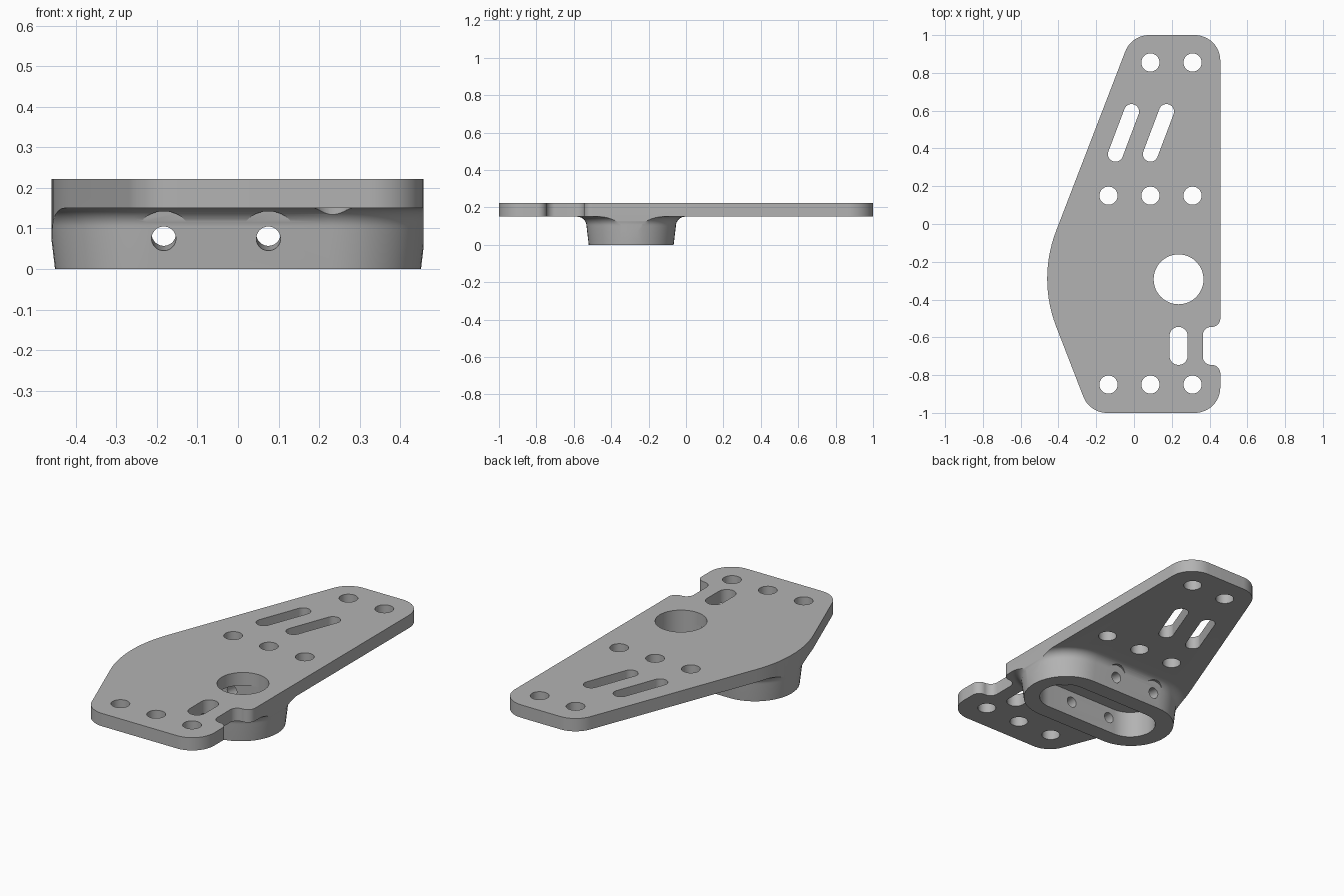
import bpy
import bmesh
import math
from mathutils import Vector, Matrix

cube = bpy.data.objects.get("Cube")
if cube:
    bpy.data.objects.remove(cube, do_unlink=True)

grey = bpy.data.materials.new("light grey")
grey.use_nodes = True
grey.diffuse_color = (0.45, 0.45, 0.45, 1)
grey.node_tree.nodes["Principled BSDF"].inputs["Base Color"].default_value = grey.diffuse_color


def finish(name, bm):
    bmesh.ops.recalc_face_normals(bm, faces=bm.faces)
    mesh = bpy.data.meshes.new(name)
    bm.to_mesh(mesh)
    bm.free()
    mesh.materials.append(grey)
    ob = bpy.data.objects.new(name, mesh)
    bpy.context.collection.objects.link(ob)
    return ob


def loft(name, rings):
    """Solid through (outline, height) rings with equal point counts."""
    bm = bmesh.new()
    loops = [[bm.verts.new((p[0], p[1], z)) for p in pts] for pts, z in rings]
    for low, high in zip(loops, loops[1:]):
        for i in range(len(low)):
            j = (i + 1) % len(low)
            bm.faces.new((low[i], low[j], high[j], high[i]))
    bm.faces.new(loops[0][::-1])
    bm.faces.new(loops[-1])
    return finish(name, bm)


def stadium(a, b, r, steps=24):
    """Outline of a slot with end centres a and b."""
    a, b = Vector(a), Vector(b)
    ang = math.atan2(b.y - a.y, b.x - a.x)
    pts = []
    for centre, start in ((b, ang - math.pi / 2), (a, ang + math.pi / 2)):
        for i in range(steps + 1):
            t = start + math.pi * i / steps
            pts.append(centre + Vector((math.cos(t), math.sin(t))) * r)
    return pts


def circle(c, r, steps=48):
    return [(c[0] + r * math.cos(math.tau * i / steps),
             c[1] + r * math.sin(math.tau * i / steps)) for i in range(steps)]


def rounded(corners, steps=14):
    """Polygon of (x, y, radius) corners with filleted corners."""
    pts = []
    n = len(corners)
    for i, (x, y, r) in enumerate(corners):
        p = Vector((x, y))
        u = (Vector(corners[i - 1][:2]) - p).normalized()
        v = (Vector(corners[(i + 1) % n][:2]) - p).normalized()
        half = u.angle(v) / 2
        centre = p + (u + v).normalized() * r / math.sin(half)
        start = p + u * r / math.tan(half) - centre
        end = p + v * r / math.tan(half) - centre
        sweep = start.angle_signed(end)
        for k in range(steps + 1):
            pts.append(centre + Matrix.Rotation(-sweep * k / steps, 2) @ start)
    return pts


def rod(name, start, end, r):
    """Cylinder between two points."""
    start, end = Vector(start), Vector(end)
    axis = end - start
    bm = bmesh.new()
    place = Matrix.Translation((start + end) / 2) @ axis.to_track_quat("Z", "Y").to_matrix().to_4x4()
    bmesh.ops.create_cone(bm, cap_ends=True, segments=40, radius1=r, radius2=r,
                          depth=axis.length, matrix=place)
    return finish(name, bm)


def combine(target, tool, operation):
    mod = target.modifiers.new("cut", "BOOLEAN")
    mod.operation = operation
    mod.solver = "EXACT"
    mod.object = tool
    bpy.context.view_layer.objects.active = target
    bpy.ops.object.modifier_apply(modifier=mod.name)
    bpy.data.objects.remove(tool, do_unlink=True)


UNDER, TOP, MID = 0.15, 0.222, -0.293

# Oversized plate, trimmed to its outline after the boss is joined
plate = loft("mounting_plate", [
    ([(-1, -1.5), (1, -1.5), (1, 1.5), (-1, 1.5)], z) for z in (UNDER, TOP)])

# Drafted boss that flares into the underside of the plate
profile = [(0, 0), (0.012, 0.1)]
for i in range(1, 11):
    t = math.pi / 2 * i / 10
    profile.append((0.062 - 0.05 * math.cos(t), 0.1 + 0.05 * math.sin(t)))
profile.append((0.062, 0.19))
boss = loft("boss", [(stadium((-0.224, MID), (0.224, MID), 0.227 + d), z) for d, z in profile])
combine(plate, boss, "UNION")

# Outer outline with the side notch
outline = rounded([
    (-0.013, 1, 0.135), (0.457, 1, 0.135),
    (0.457, -0.545, 0.045), (0.364, -0.545, 0.045),
    (0.364, -0.746, 0.045), (0.457, -0.746, 0.045),
    (0.457, -1, 0.135), (-0.235, -1, 0.135), (-0.51, -0.29, 0.7)])
combine(plate, loft("outline", [(outline, -0.2), (outline, 0.5)]), "INTERSECT")

# Long pocket in the boss, and the round opening above one end
pocket = stadium((-0.22, MID), (0.236, MID), 0.133)
combine(plate, loft("pocket", [(pocket, -0.1), (pocket, UNDER)]), "DIFFERENCE")

# Holes and slots through the plate
shapes = [circle((x, y), 0.048) for x, y in (
    (0.087, 0.855), (0.31, 0.855),
    (-0.135, 0.15), (0.087, 0.15), (0.31, 0.15),
    (-0.135, -0.85), (0.087, -0.85), (0.31, -0.85))]
shapes += [stadium((x - 0.085, 0.37), (x, 0.595), 0.04) for x in (-0.013, 0.172)]
shapes.append(stadium((0.236, -0.698), (0.236, -0.593), 0.048))
for shape in shapes:
    combine(plate, loft("hole", [(shape, -0.1), (shape, 0.4)]), "DIFFERENCE")
opening = circle((0.236, MID), 0.132)
combine(plate, loft("opening", [(opening, 0.12), (opening, 0.4)]), "DIFFERENCE")

# Screw holes square to the drafted walls, with spot faces in the flare
for side in (-1, 1):
    for x in (-0.183, 0.075):
        inward = Vector((0, -side, 0.12)).normalized()
        wall = Vector((x, MID + side * 0.236, 0.075))
        combine(plate, rod("spot_face", wall - inward * 0.001, wall - inward * 0.12, 0.07), "DIFFERENCE")
        combine(plate, rod("screw_hole", wall - inward * 0.1, wall + inward * 0.16, 0.03), "DIFFERENCE")

bpy.ops.object.select_all(action="DESELECT")
plate.select_set(True)
bpy.context.view_layer.objects.active = plate
bpy.ops.object.shade_smooth_by_angle(angle=math.radians(30))
